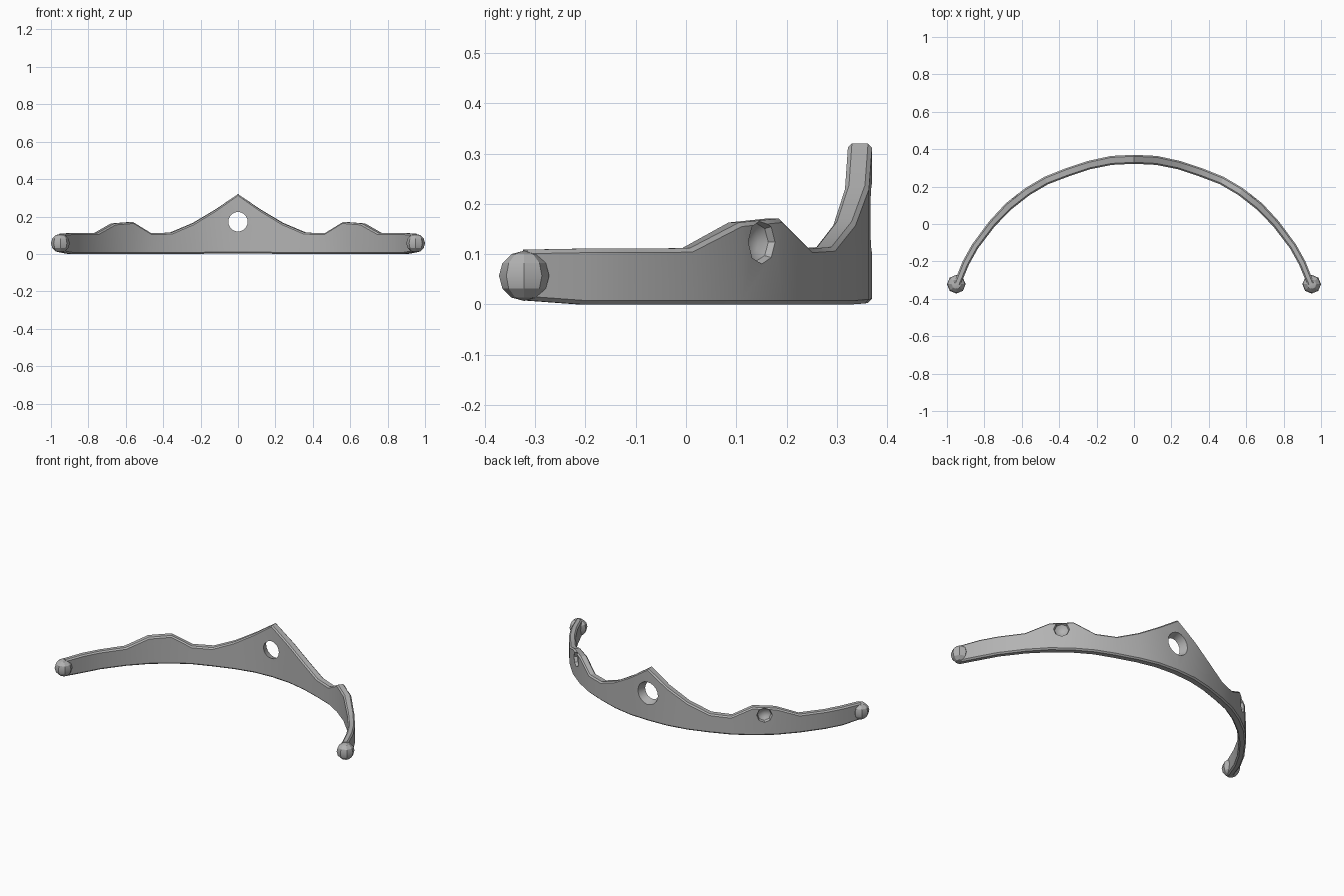
import bpy, bmesh
from math import pi
from mathutils import Vector

if "Cube" in bpy.data.objects:
    bpy.data.objects.remove(bpy.data.objects["Cube"])

grey = bpy.data.materials.new("plain grey")
grey.use_nodes = True
colour = (0.45, 0.45, 0.45, 1)
grey.diffuse_color = colour
grey.node_tree.nodes["Principled BSDF"].inputs["Base Color"].default_value = colour


def add_object(name, bm):
    bmesh.ops.recalc_face_normals(bm, faces=bm.faces)
    mesh = bpy.data.meshes.new(name)
    bm.to_mesh(mesh)
    bm.free()
    mesh.materials.append(grey)
    obj = bpy.data.objects.new(name, mesh)
    bpy.context.collection.objects.link(obj)
    return obj


def activate(obj):
    bpy.ops.object.select_all(action="DESELECT")
    obj.select_set(True)
    bpy.context.view_layer.objects.active = obj


def carve(target, cutter):
    cutter.hide_render = True
    bpy.context.view_layer.update()
    activate(target)
    mod = target.modifiers.new("carve", "BOOLEAN")
    mod.operation = "DIFFERENCE"
    mod.solver = "EXACT"
    mod.object = cutter
    bpy.ops.object.modifier_apply(modifier=mod.name)
    bpy.data.objects.remove(cutter)


# Half of the band: x, y, bottom, top, half thickness
half = [
    (0, .346, .003, .320, .024), (.12, .34, .002, .237, .024),
    (.24, .315, 0, .165, .023), (.36, .275, 0, .114, .023),
    (.47, .232, 0, .111, .022), (.57, .173, 0, .171, .022),
    (.67, .095, 0, .163, .022), (.76, 0, 0, .112, .02),
    (.85, -.12, 0, .111, .019), (.90, -.21, 0, .111, .019),
    (.945, -.32, .008, .109, .018),
]
stations = [(-x, *rest) for x, *rest in reversed(half[1:])] + half

# Curved band, lofted from chamfered sections
bm = bmesh.new()
rings = []
c = .008
for i, (x, y, lo, hi, t) in enumerate(stations):
    a, b = stations[max(i - 1, 0)], stations[min(i + 1, len(stations) - 1)]
    along = Vector((b[0] - a[0], b[1] - a[1], 0)).normalized()
    out = Vector((-along.y, along.x, 0))
    section = [(c - t, lo), (t - c, lo), (t, lo + c), (t, hi - c),
               (t - c, hi), (c - t, hi), (-t, hi - c), (-t, lo + c)]
    rings.append([bm.verts.new(Vector((x, y, z)) + out * u) for u, z in section])
for r, s in zip(rings, rings[1:]):
    for k in range(8):
        n = (k + 1) % 8
        bm.faces.new((r[k], r[n], s[n], s[k]))
bm.faces.new(rings[0])
bm.faces.new(rings[-1])
band = add_object("tiara_band", bm)

# Flared round opening below the peak
bm = bmesh.new()
bmesh.ops.create_cone(bm, cap_ends=True, segments=20, radius1=.072, radius2=.049, depth=.07)
hole = add_object("peak_hole_cutter", bm)
hole.rotation_euler = (pi / 2, 0, 0)
hole.location = (0, .346, .172)
carve(band, hole)

# Faceted sockets in the outer faces of the side crests
for side in (-1, 1):
    bm = bmesh.new()
    bmesh.ops.create_uvsphere(bm, u_segments=8, v_segments=6, radius=.044)
    socket = add_object("socket_cutter", bm)
    normal = Vector((side * .65, .76, 0))
    socket.rotation_euler = normal.to_track_quat("Z", "Y").to_euler()
    socket.scale = (1, 1, .75)
    socket.location = Vector((side * .62, .134, .124)) + normal * .023
    carve(band, socket)

activate(band)
bpy.ops.object.shade_smooth_by_angle(angle=.5)

# Low-poly knobs at both tips
for name, side in (("left_knob", 1), ("right_knob", -1)):
    bm = bmesh.new()
    bmesh.ops.create_uvsphere(bm, u_segments=8, v_segments=6, radius=.05)
    knob = add_object(name, bm)
    knob.location = (side * .95, -.322, .057)
    activate(knob)
    bpy.ops.object.shade_smooth_by_angle(angle=.5)
